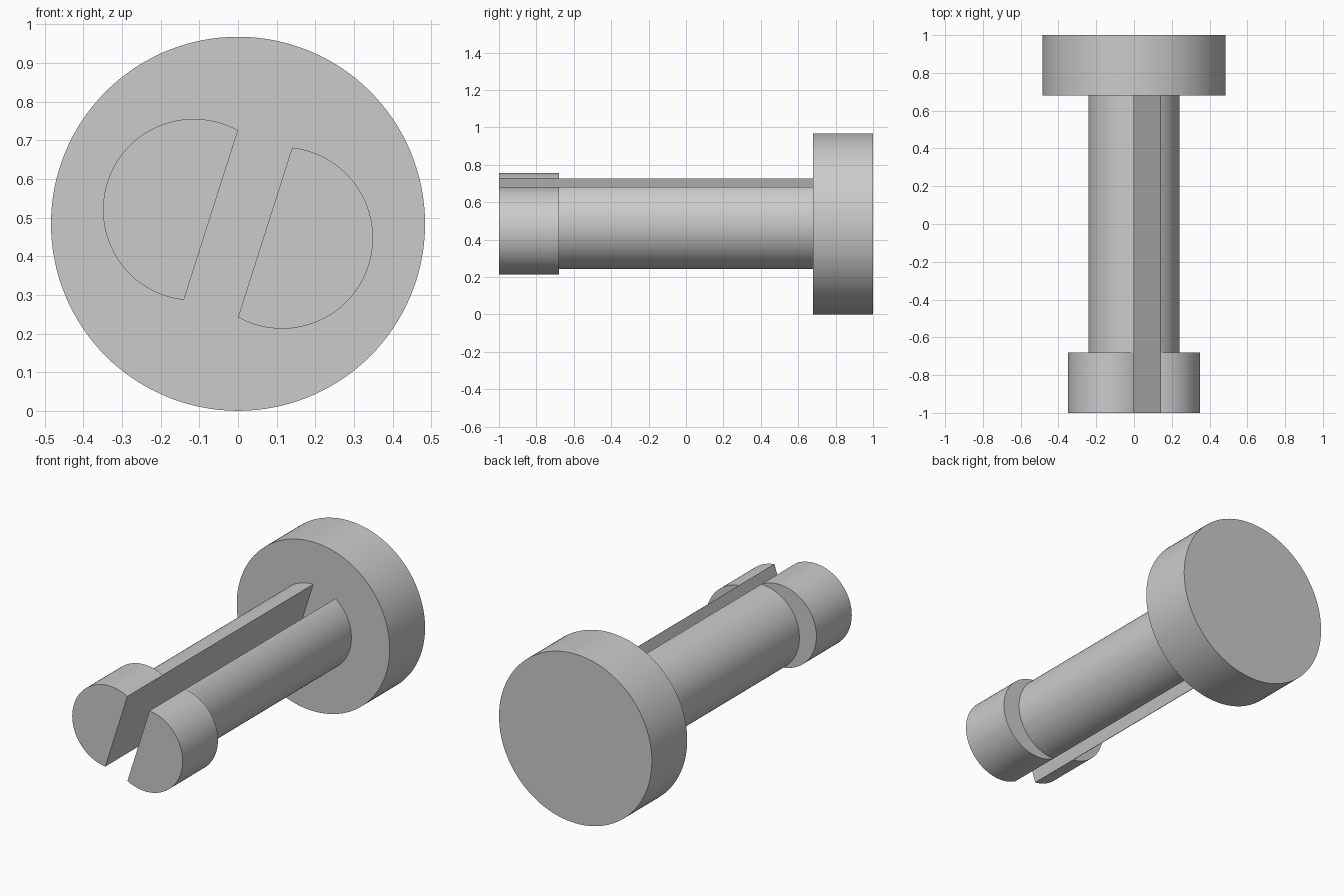
import bpy
import bmesh
from math import acos, atan2, cos, sin, pi, radians

cube = bpy.data.objects.get("Cube")
if cube:
    bpy.data.objects.remove(cube, do_unlink=True)

# Single grey material
grey = bpy.data.materials.new("plain grey")
grey.use_nodes = True
colour = (0.6, 0.6, 0.6, 1)
grey.diffuse_color = colour
grey.node_tree.nodes["Principled BSDF"].inputs["Base Color"].default_value = colour

HEAD_R = 0.484          # head radius, also the height of the axis
SLOT = 0.0735           # half width of the slot
TILT = atan2(-0.304, 0.953)


def extrude_profile(name, points, y0, y1):
    """Extrude an x/z outline, relative to the axis, from y0 to y1."""
    bm = bmesh.new()
    face = bm.faces.new([bm.verts.new((x, y0, z + HEAD_R)) for x, z in points])
    new = bmesh.ops.extrude_face_region(bm, geom=[face])["geom"]
    verts = [g for g in new if isinstance(g, bmesh.types.BMVert)]
    bmesh.ops.translate(bm, verts=verts, vec=(0, y1 - y0, 0))
    bmesh.ops.recalc_face_normals(bm, faces=bm.faces)
    mesh = bpy.data.meshes.new(name)
    bm.to_mesh(mesh)
    bm.free()
    mesh.materials.append(grey)
    obj = bpy.data.objects.new(name, mesh)
    bpy.context.collection.objects.link(obj)
    bpy.ops.object.select_all(action="DESELECT")
    obj.select_set(True)
    bpy.context.view_layer.objects.active = obj
    bpy.ops.object.shade_smooth_by_angle(angle=radians(30))


def segment(offset, radius, turn, steps=64):
    """Circle pushed out from the axis and cut flat at the slot wall."""
    half = acos((SLOT - offset) / radius)
    points = []
    for i in range(steps + 1):
        a = half * (2 * i / steps - 1)
        u, v = offset + radius * cos(a), radius * sin(a)
        points.append((u * cos(turn) - v * sin(turn),
                       u * sin(turn) + v * cos(turn)))
    return points


# Round head
circle = [(HEAD_R * cos(2 * pi * i / 128), HEAD_R * sin(2 * pi * i / 128))
          for i in range(128)]
extrude_profile("head", circle, 0.68, 1)

# Two prongs split by the tilted slot, each with a wider catch at its tip
for side, turn in (("left", TILT), ("right", TILT + pi)):
    extrude_profile(side + "_prong", segment(0, 0.242, turn), -0.68, 0.68)
    extrude_profile(side + "_catch", segment(0.12, 0.235, turn), -1, -0.68)
